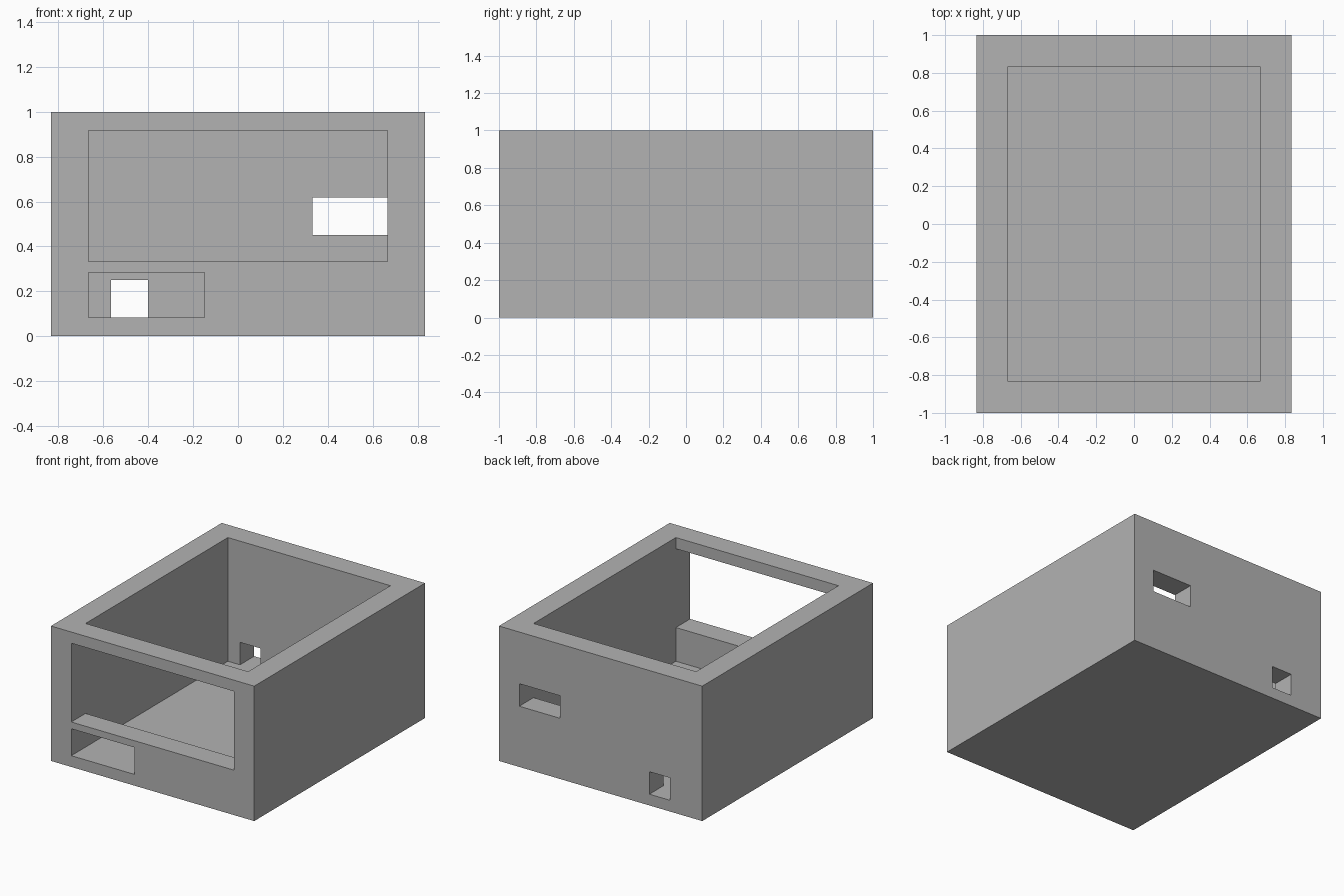
import bpy

cube = bpy.data.objects.get("Cube")
if cube:
    bpy.data.objects.remove(cube, do_unlink=True)

GREY = (0.45, 0.45, 0.45, 1.0)
material = bpy.data.materials.new("plain grey")
material.use_nodes = True
material.diffuse_color = GREY
material.node_tree.nodes["Principled BSDF"].inputs["Base Color"].default_value = GREY


def block(name, low, high):
    """Axis-aligned block between two opposite corners."""
    bpy.ops.mesh.primitive_cube_add(size=1)
    obj = bpy.context.object
    obj.name = name
    for vert in obj.data.vertices:
        vert.co = [b if c > 0 else a for c, a, b in zip(vert.co, low, high)]
    obj.data.materials.append(material)
    return obj


# Outer block, hollowed from the top
W, D, H = 5 / 6, 1.0, 1.0
WALL, FLOOR = 1 / 6, 1 / 12
IX, IY = W - WALL, D - WALL
case = block("open_case", (-W, -D, 0), (W, D, H))

# Openings run from the cavity out through the front or back wall
OUT, IN = D + 0.1, IY - 0.1
cutters = [
    block("cavity_cutter", (-IX, -IY, FLOOR), (IX, IY, H + 0.1)),
    block("front_window_cutter", (-IX, -OUT, 0.333), (IX, -IN, 0.917)),
    block("front_slot_cutter", (-IX, -OUT, FLOOR), (-0.15, -IN, 0.283)),
    block("back_window_cutter", (0.333, IN, 0.45), (IX, OUT, 0.617)),
    block("back_port_cutter", (-0.567, IN, FLOOR), (-0.4, OUT, 0.25)),
]

# Apply the cuts and remove the helpers
for cutter in cutters:
    cutter.hide_render = True
    cut = case.modifiers.new(cutter.name, "BOOLEAN")
    cut.operation = "DIFFERENCE"
    cut.solver = "EXACT"
    cut.object = cutter
    bpy.context.view_layer.objects.active = case
    bpy.ops.object.modifier_apply(modifier=cut.name)
    bpy.data.objects.remove(cutter, do_unlink=True)
